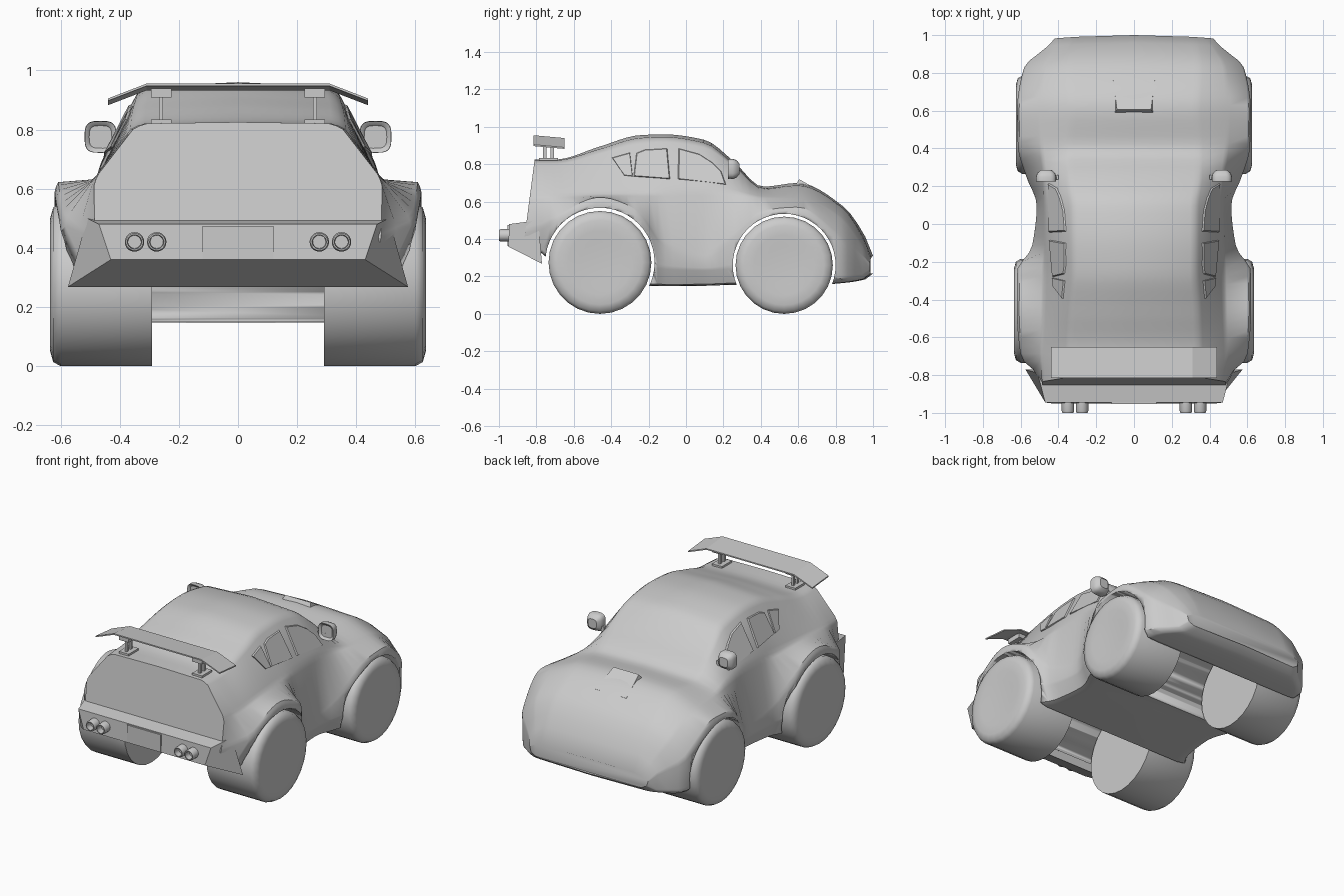
import bpy, bmesh, math
from mathutils import Vector

cube = bpy.data.objects.get("Cube")
if cube:
    bpy.data.objects.remove(cube, do_unlink=True)

GREY = (0.6, 0.6, 0.6, 1)
paint = bpy.data.materials.new("plain grey")
paint.use_nodes = True
paint.diffuse_color = GREY
paint.node_tree.nodes["Principled BSDF"].inputs["Base Color"].default_value = GREY


def finish(name, bm, angle):
    bmesh.ops.recalc_face_normals(bm, faces=bm.faces)
    mesh = bpy.data.meshes.new(name)
    bm.to_mesh(mesh)
    bm.free()
    mesh.materials.append(paint)
    ob = bpy.data.objects.new(name, mesh)
    bpy.context.collection.objects.link(ob)
    bpy.ops.object.select_all(action='DESELECT')
    ob.select_set(True)
    bpy.context.view_layer.objects.active = ob
    bpy.ops.object.shade_smooth_by_angle(angle=math.radians(angle))
    return ob


def loft(name, rings, angle=35):
    """Skin a list of closed rings of points and cap both ends."""
    bm = bmesh.new()
    rows = [[bm.verts.new(p) for p in ring] for ring in rings]
    n = len(rows[0])
    for a, b in zip(rows, rows[1:]):
        for i in range(n):
            j = (i + 1) % n
            bm.faces.new((a[i], a[j], b[j], b[i]))
    bm.faces.new(rows[0])
    bm.faces.new(rows[-1])
    return finish(name, bm, angle)


def box(name, x, y, z):
    return loft(name, [[(a, b, c) for a, b in
                        ((x[0], y[0]), (x[1], y[0]), (x[1], y[1]), (x[0], y[1]))] for c in z])


def circle(axis, u, v, w, r, n):
    pts = []
    for i in range(n):
        t = 2 * math.pi * i / n
        a, b = u + r * math.cos(t), v + r * math.sin(t)
        pts.append((w, a, b) if axis == 'x' else (a, w, b))
    return pts


# Body shape curves along the length
STATIONS = [-.81, -.7, -.46, -.25, -.12, .1, .25, .41, .6, .84, .96, 1]
CURVES = {
    "top_z":      [.825, .825, .895, .955, .96, .93, .82, .68, .7, .575, .41, .31],
    "roof_x":     [.34, .35, .345, .33, .33, .33, .35, .35, .34, .35, .34, .33],
    "roof_z":     [.82, .82, .88, .938, .945, .912, .805, .67, .685, .565, .4, .3],
    "belt_x":     [.487, .49, .48, .475, .475, .475, .475, .49, .5, .48, .41, .38],
    "belt_z":     [.63, .63, .632, .64, .66, .67, .65, .625, .62, .51, .36, .29],
    "fender_x":   [.485, .6, .622, .62, .54, .515, .57, .615, .62, .58, .455, .42],
    "fender_z":   [.44, .51, .622, .54, .36, .3, .4, .545, .565, .4, .31, .27],
    "sill_x":     [.47, .59, .605, .61, .54, .515, .57, .61, .61, .575, .45, .41],
    "sill_z":     [.38, .28, .28, .27, .25, .24, .25, .25, .25, .19, .2, .235],
    "floor_z":    [.36, .27, .2, .15, .148, .15, .155, .15, .15, .165, .185, .215],
}


def curve(key, y):
    v, s = CURVES[key], STATIONS
    k = max(i for i in range(len(s) - 1) if i == 0 or s[i] <= y)
    h = s[k + 1] - s[k]
    t = (y - s[k]) / h

    def slope(i):
        if i in (0, len(s) - 1):
            return (v[k + 1] - v[k]) / h
        a = (v[i] - v[i - 1]) / (s[i] - s[i - 1])
        b = (v[i + 1] - v[i]) / (s[i + 1] - s[i])
        return 0 if a * b <= 0 else 2 * a * b / (a + b)
    m0, m1 = slope(k) * h, slope(k + 1) * h
    d = v[k + 1] - v[k]
    return v[k] + m0 * t + (3 * d - 2 * m0 - m1) * t * t + (m0 + m1 - 2 * d) * t ** 3


def section(y):
    c = {key: curve(key, y) for key in CURVES}
    corner = [(0, c["top_z"]), (c["roof_x"], c["roof_z"]), (c["belt_x"], c["belt_z"]),
              (c["fender_x"], c["fender_z"]), (c["sill_x"], c["sill_z"]),
              (c["sill_x"] - .04, c["floor_z"]), (0, c["floor_z"])]
    corner = [Vector(p) for p in corner]
    half = [corner[0]]
    for a, b, d in zip(corner, corner[1:], corner[2:]):
        half += [b.lerp(a, .1), b * .92 + (a + d) * .04, b.lerp(d, .1)]
    half.append(corner[-1])
    ring = half + [Vector((-p.x, p.y)) for p in half[-2:0:-1]]
    # The tail panel leans out towards its base, and the nose is bowed in plan
    lean = .13 if y == STATIONS[0] else 0
    bow = .1 * max(0, y - .8) / .2
    return [(p.x, y - lean * (.82 - p.y) - bow * p.x ** 2, p.y) for p in ring]


rows = 44
body = loft("body", [section(-.81 + 1.81 * i / rows) for i in range(rows + 1)])

# Wheel arches cut through the body, then the wheels themselves
AXLES = {"rear": (-.46, .275, .292, .635), "front": (.525, .26, .275, .625)}
for end, (y, r, arch, out) in AXLES.items():
    cutter = loft(end + "_arch_cutter", [circle('x', y, r, x, arch, 48) for x in (-1, 1)])
    cutter.hide_render = True
    cutter.hide_set(True)
    cut = body.modifiers.new(end + " arch", 'BOOLEAN')
    cut.operation, cut.object, cut.solver = 'DIFFERENCE', cutter, 'EXACT'
    for side, s in (("left", 1), ("right", -1)):
        steps = [(.29, 1), (out - .035, 1), (out - .01, .95), (out, .82),
                 (out, .62), (out - .004, .4), (out - .006, .1)]
        loft(f"{end}_{side}_wheel",
             [circle('x', y, r, s * x, r * f, 28) for x, f in steps], angle=50)

# Rear bumper with a plate panel, tapering out to meet the fenders
loft("rear_bumper", [
    [(-.43, -.95, .36), (.43, -.95, .36), (.47, -.945, .48), (-.47, -.945, .48)],
    [(-.575, -.77, .268), (.575, -.77, .268), (.51, -.79, .5), (-.51, -.79, .5)]], angle=20)
box("plate_panel", (-.12, .12), (-.954, -.946), (.362, .474))

# Exhaust pipes with hollow ends
for x in (-.35, -.275, .275, .35):
    steps = [(-.93, .033), (-.99, .033), (-1, .029), (-1, .024), (-.96, .022)]
    loft("exhaust_pipe", [circle('y', x, .42, y, r, 20) for y, r in steps])

# Rear wing with drooping tips on two pairs of struts
wing = [(-.44, -.05), (-.31, 0), (.31, 0), (.44, -.05)]
outline = wing + [(x, z - .008) for x, z in reversed(wing)]
loft("rear_wing", [[(x, y, top + z) for x, z in outline]
                   for y, top in ((-.815, .955), (-.65, .94))], angle=15)
for s in (-1, 1):
    x = .26 * s
    box("wing_bracket", (x - .035, x + .035), (-.785, -.685), (.908, .938))
    box("wing_foot", (x - .035, x + .035), (-.785, -.685), (.81, .834))
    for y in (-.755, -.715):
        box("wing_strut", (x - .007, x + .007), (y - .009, y + .009), (.83, .91))

# Bonnet scoop with a slanted opening towards the windscreen
loft("bonnet_scoop", [
    [(-.11, .575, .67), (.11, .575, .67), (.09, .605, .72), (-.09, .605, .72)],
    [(-.115, .76, .6), (.115, .76, .6), (.11, .76, .632), (-.11, .76, .632)]], angle=20)


# Side windows as thin plates lying on the cabin sides, with chamfered rims
def cabin_x(y, z):
    t = (curve("roof_z", y) - z) / (curve("roof_z", y) - curve("belt_z", y))
    return curve("roof_x", y) + t * (curve("belt_x", y) - curve("roof_x", y))


PANES = {
    "front": [(-.045, .72), (-.04, .885), (.07, .855), (.14, .81), (.19, .76), (.215, .69)],
    "middle": [(-.28, .735), (-.265, .86), (-.22, .878), (-.1, .885), (-.085, .72)],
    "rear": [(-.33, .74), (-.395, .835), (-.3, .862), (-.285, .735)],
}
for pane, pts in PANES.items():
    mid = sum((Vector(p) for p in pts), Vector((0, 0))) / len(pts)
    for s in (-1, 1):
        rings = []
        for d, f in ((-.001, 1), (.008, .95)):
            outline = [mid.lerp(Vector(p), f) for p in pts]
            rings.append([(s * (cabin_x(*p) + d), p.x, p.y) for p in outline])
        loft(pane + "_side_window", rings)

# Door mirrors: rounded shell, framed rear face and a stalk
for s in (-1, 1):
    rings = []
    for y, f in ((.236, .72), (.231, .78), (.224, 1), (.25, 1.02), (.27, .88), (.285, .55)):
        ring = []
        for i in range(24):
            t = 2 * math.pi * i / 24
            c, d = math.cos(t), math.sin(t)
            ring.append((s * .465 + .053 * f * math.copysign(abs(c) ** .6, c), y,
                         .775 + .053 * f * math.copysign(abs(d) ** .6, d)))
        rings.append(ring)
    loft("door_mirror", rings)
    box("mirror_stalk", sorted((s * .4, s * .46)), (.235, .26), (.73, .76))
